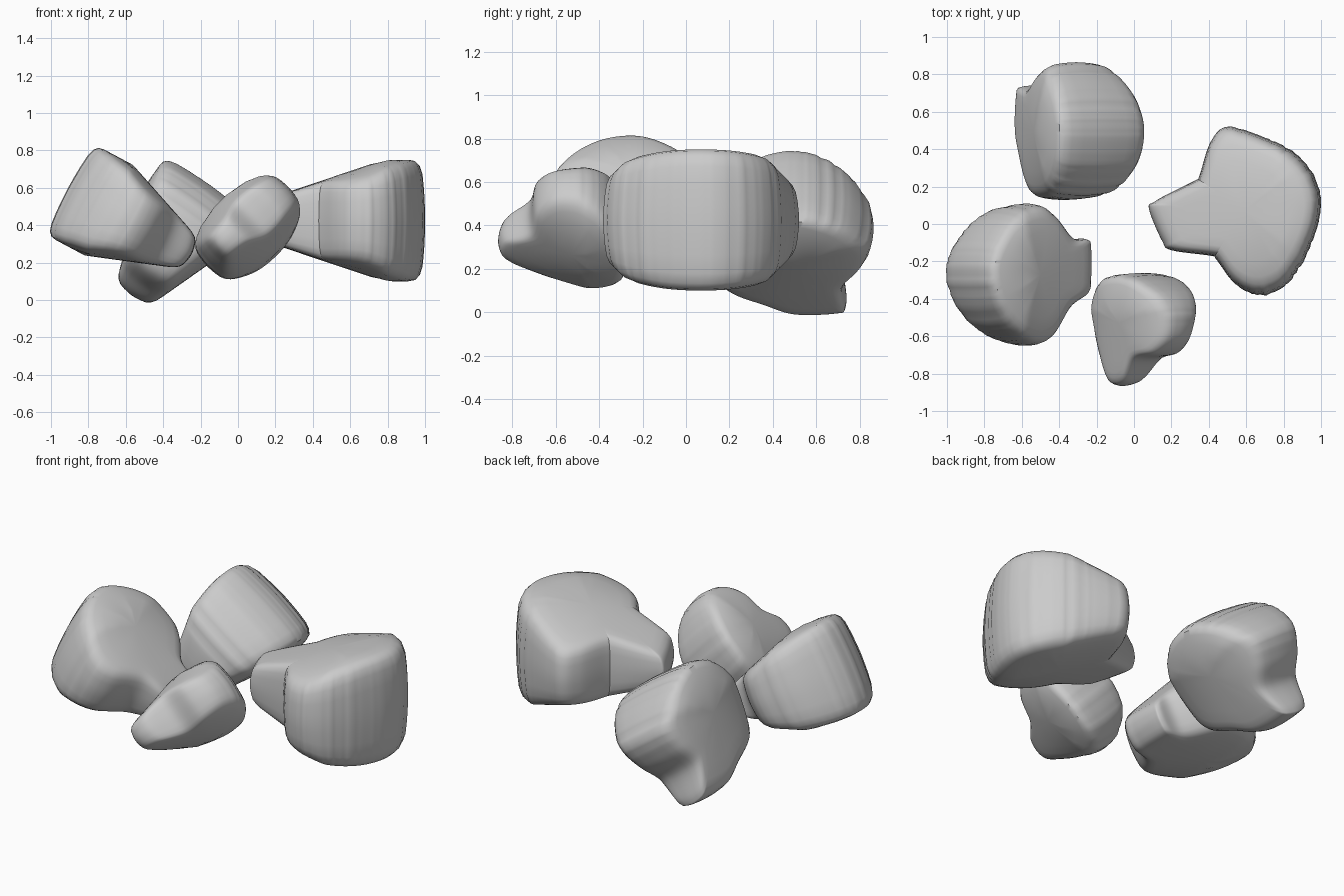
import bpy, bmesh, math, random
from mathutils import Vector, Matrix

if "Cube" in bpy.data.objects:
    bpy.data.objects.remove(bpy.data.objects["Cube"])

random.seed(4)

# Rim rounding: (scale towards centre, fraction of half thickness), face to mid rim
EDGE = [(0.3, 1.0), (0.6, 1.0), (0.78, 1.0), (0.87, 0.98), (0.93, 0.9),
        (0.965, 0.76), (0.985, 0.5), (0.996, 0.22)]
PROFILE = EDGE + [(1.0, 0.0)] + [(s, -f) for s, f in reversed(EDGE)]


def smooth_loop(pts, steps=8):
    """Closed Catmull-Rom curve through the outline points."""
    out, n = [], len(pts)
    for i in range(n):
        p0, p1, p2, p3 = (Vector(pts[(i + k) % n]) for k in (-1, 0, 1, 2))
        for j in range(steps):
            t = j / steps
            out.append(0.5 * (2 * p1 + (p2 - p0) * t
                              + (2 * p0 - 5 * p1 + 4 * p2 - p3) * t * t
                              + (3 * p1 - 3 * p2 + p3 - p0) * t ** 3))
    return out


def shell(name, origin, u_axis, v_axis, w_axis, outline, h_tip, h_rim, u_full, thin):
    """Fan-shaped closed shell: narrow hinge at u=0, thick ribbed rim, thinner at the sides."""
    loop = smooth_loop(outline)
    u_max = max(p.x for p in loop)
    vs = [p.y for p in loop]
    v_half = (max(vs) - min(vs)) / 2
    centre = Vector((0.55 * u_max, (max(vs) + min(vs)) / 2))
    # uneven ribs on the outer rim only
    ribs = [random.uniform(-0.016, 0.010) if i % 2 else 0.0 for i in range(len(loop))]
    axes = Matrix((u_axis, v_axis, w_axis)).transposed()

    def place(p, f):
        t = min(max(p.x / u_full, 0), 1)
        q = min(abs(p.y - centre.y) / v_half, 1)
        h = (h_tip + (h_rim - h_tip) * t) * (1 - thin * q ** 2.4)
        return Vector(origin) + axes @ Vector((p.x, p.y, h * f))

    bm = bmesh.new()
    rings = []
    for s, f in PROFILE:
        ring = []
        for p, r in zip(loop, ribs):
            k = r * min(max((p.x / u_max - 0.35) / 0.3, 0), 1) * (s > 0.9)
            ring.append(bm.verts.new(place(centre + (p - centre) * (s + k), f)))
        rings.append(ring)
    n = len(loop)
    for a, b in zip(rings, rings[1:]):
        for i in range(n):
            j = (i + 1) % n
            bm.faces.new((a[i], a[j], b[j], b[i]))
    # close both faces with a fan
    for ring, f in ((rings[0], 1), (rings[-1], -1)):
        c = bm.verts.new(place(centre, f))
        for i in range(n):
            bm.faces.new((c, ring[i], ring[(i + 1) % n]))
    bmesh.ops.recalc_face_normals(bm, faces=bm.faces)
    mesh = bpy.data.meshes.new(name)
    bm.to_mesh(mesh)
    bm.free()
    ob = bpy.data.objects.new(name, mesh)
    bpy.context.collection.objects.link(ob)
    bpy.ops.object.select_all(action='DESELECT')
    bpy.context.view_layer.objects.active = ob
    ob.select_set(True)
    bpy.ops.object.shade_smooth_by_angle(angle=math.radians(40))
    return ob


# Large shell on the right, lying level
shell("right_shell", (0.08, 0.08, 0.425), (1, 0, 0), (0, 1, 0), (0.0, 0, 1),
      [(0, 0), (0.03, 0.04), (0.14, 0.10), (0.25, 0.155), (0.27, 0.18), (0.33, 0.36),
       (0.42, 0.44), (0.60, 0.39), (0.75, 0.32), (0.87, 0.2), (0.92, 0.03),
       (0.88, -0.16), (0.79, -0.34), (0.70, -0.43), (0.58, -0.46), (0.46, -0.4),
       (0.36, -0.27), (0.33, -0.25), (0.12, -0.22), (0.07, -0.17)],
      0.09, 0.325, 0.7, 0.3)

# Left shell, rim raised away from the centre
shell("left_shell", (-0.25, -0.2, 0.245), (-0.88, 0, 0.47), (0, 1, 0), (0.47, 0, 0.88),
      [(0, -0.08), (0.0, 0.08), (0.02, 0.12), (0.13, 0.13), (0.25, 0.25), (0.37, 0.31),
       (0.57, 0.25), (0.7, 0.1), (0.75, -0.05), (0.7, -0.23), (0.57, -0.38),
       (0.4, -0.45), (0.27, -0.41), (0.15, -0.25), (0.02, -0.17)],
      0.09, 0.275, 0.5, 0.27)

# Back shell, standing on its hinge
shell("back_shell", (-0.565, 0.6, 0.03), (0.58, 0, 0.81), (0, 1, 0), (-0.81, 0, 0.58),
      [(0, -0.1), (0.0, 0.1), (0.03, 0.14), (0.19, 0.13), (0.32, 0.22), (0.46, 0.26),
       (0.61, 0.15), (0.69, 0.02), (0.72, -0.12), (0.67, -0.3), (0.54, -0.43),
       (0.36, -0.47), (0.17, -0.44), (0.07, -0.25)],
      0.11, 0.285, 0.5, 0.3)

# Small front shell, hinge pointing forward
shell("front_shell", (0.03, -0.86, 0.415), (0.06, 1, -0.06), (0.72, 0, 0.69), (-0.69, 0, 0.72),
      [(0.01, -0.18), (0.01, -0.06), (0.13, 0.05), (0.17, 0.2), (0.27, 0.29),
       (0.42, 0.29), (0.53, 0.18), (0.595, 0.0), (0.57, -0.19), (0.45, -0.3),
       (0.3, -0.28), (0.15, -0.24)],
      0.08, 0.205, 0.4, 0.47)
